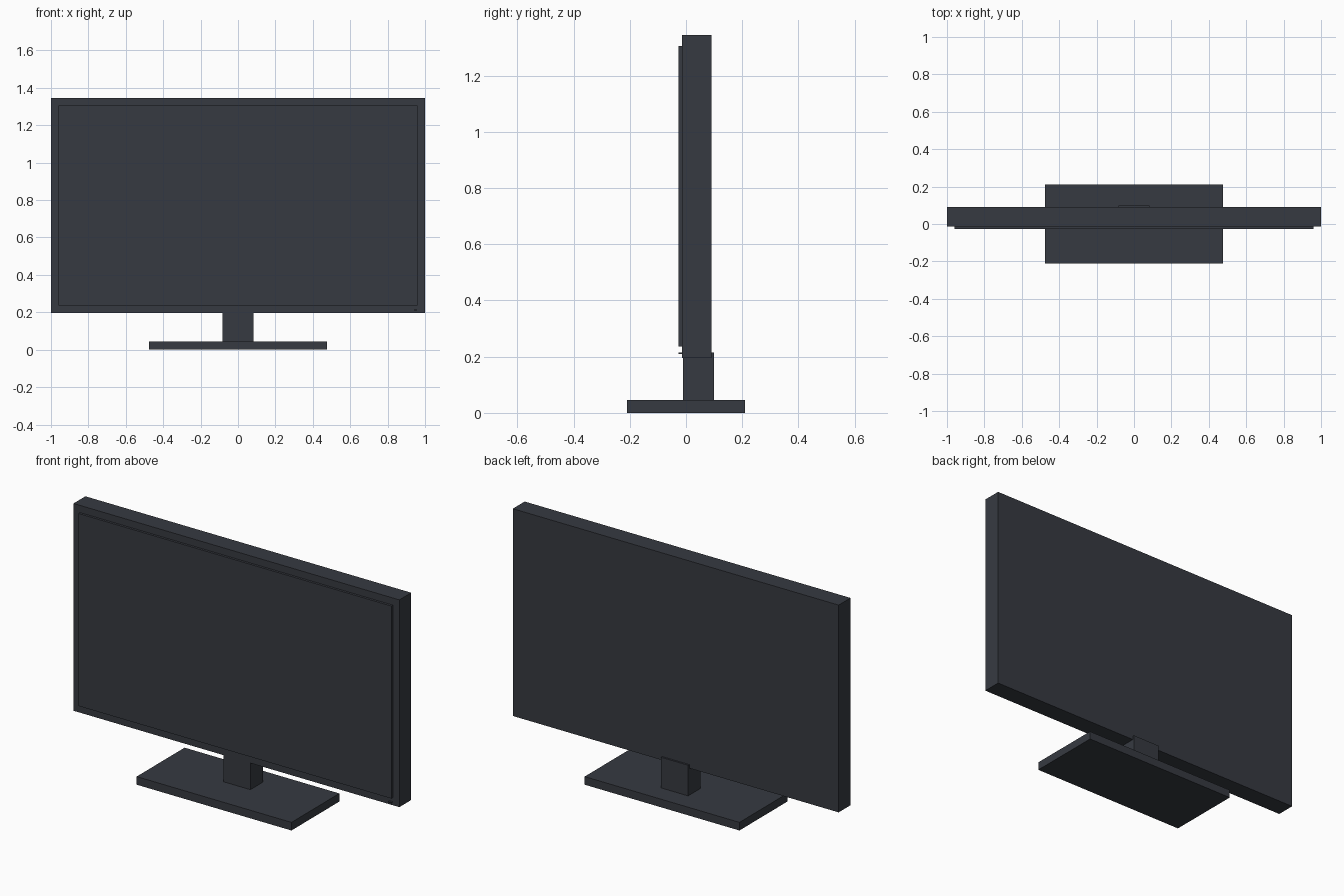
import bpy

cube = bpy.data.objects.get("Cube")
if cube:
    bpy.data.objects.remove(cube, do_unlink=True)


def make_material(name, colour):
    mat = bpy.data.materials.new(name)
    mat.use_nodes = True
    mat.diffuse_color = colour
    mat.node_tree.nodes["Principled BSDF"].inputs["Base Color"].default_value = colour
    return mat


def box(name, x, y, z, mat):
    """Box spanning the given (low, high) range on each axis."""
    bpy.ops.mesh.primitive_cube_add(size=1)
    obj = bpy.context.object
    obj.name = name
    spans = (x, y, z)
    obj.location = [(low + high) / 2 for low, high in spans]
    obj.scale = [high - low for low, high in spans]
    bpy.ops.object.transform_apply(location=True, rotation=False, scale=True)
    obj.data.materials.append(mat)
    return obj


charcoal = make_material("charcoal plastic", (0.037, 0.042, 0.053, 1))

# Stand
box("stand_base", (-0.475, 0.475), (-0.21, 0.21), (0, 0.045), charcoal)
box("stand_neck", (-0.083, 0.083), (-0.01, 0.1), (0.045, 0.215), charcoal)

# Display housing with the raised screen panel
box("housing", (-1, 1), (-0.014, 0.09), (0.195, 1.345), charcoal)
box("screen_panel", (-0.96, 0.96), (-0.027, -0.014), (0.237, 1.305), charcoal)

# Small button in the lower corner of the bezel
box("power_button", (0.94, 0.958), (-0.026, -0.014), (0.209, 0.215), charcoal)
